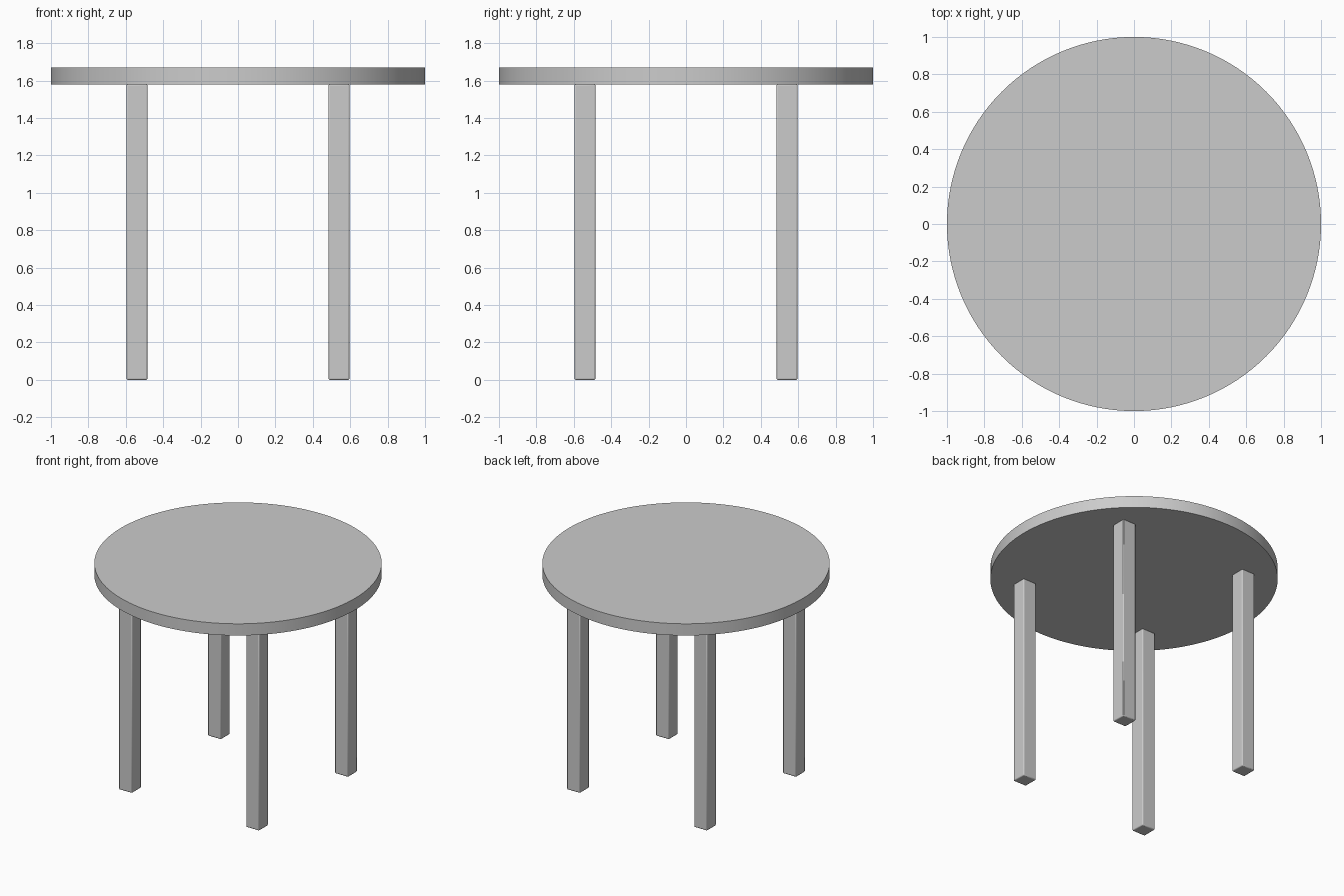
import bpy

if "Cube" in bpy.data.objects:
    bpy.data.objects.remove(bpy.data.objects["Cube"])

LEG_W, LEG_H, TOP_Z = 0.112, 1.58, 1.67


def smooth(obj):
    bpy.ops.object.select_all(action='DESELECT')
    obj.select_set(True)
    bpy.context.view_layer.objects.active = obj
    bpy.ops.object.shade_smooth_by_angle()


# Round table top
bpy.ops.mesh.primitive_cylinder_add(vertices=128, radius=1, depth=TOP_Z - LEG_H,
                                    location=(0, 0, (TOP_Z + LEG_H) / 2))
top = bpy.context.object
top.name = "table_top"
smooth(top)


# Square leg with slightly eased edges
def add_leg(name, x, y):
    bpy.ops.mesh.primitive_cube_add(size=1, location=(x, y, LEG_H / 2))
    leg = bpy.context.object
    leg.name = name
    leg.scale = (LEG_W, LEG_W, LEG_H)
    bpy.ops.object.transform_apply(location=False, rotation=False, scale=True)
    bevel = leg.modifiers.new("eased_edges", 'BEVEL')
    bevel.width = 0.007
    bevel.segments = 2
    smooth(leg)


# Four legs
for side, x in (("left", -0.54), ("right", 0.54)):
    for end, y in (("front", -0.54), ("back", 0.54)):
        add_leg(f"{end}_{side}_leg", x, y)
